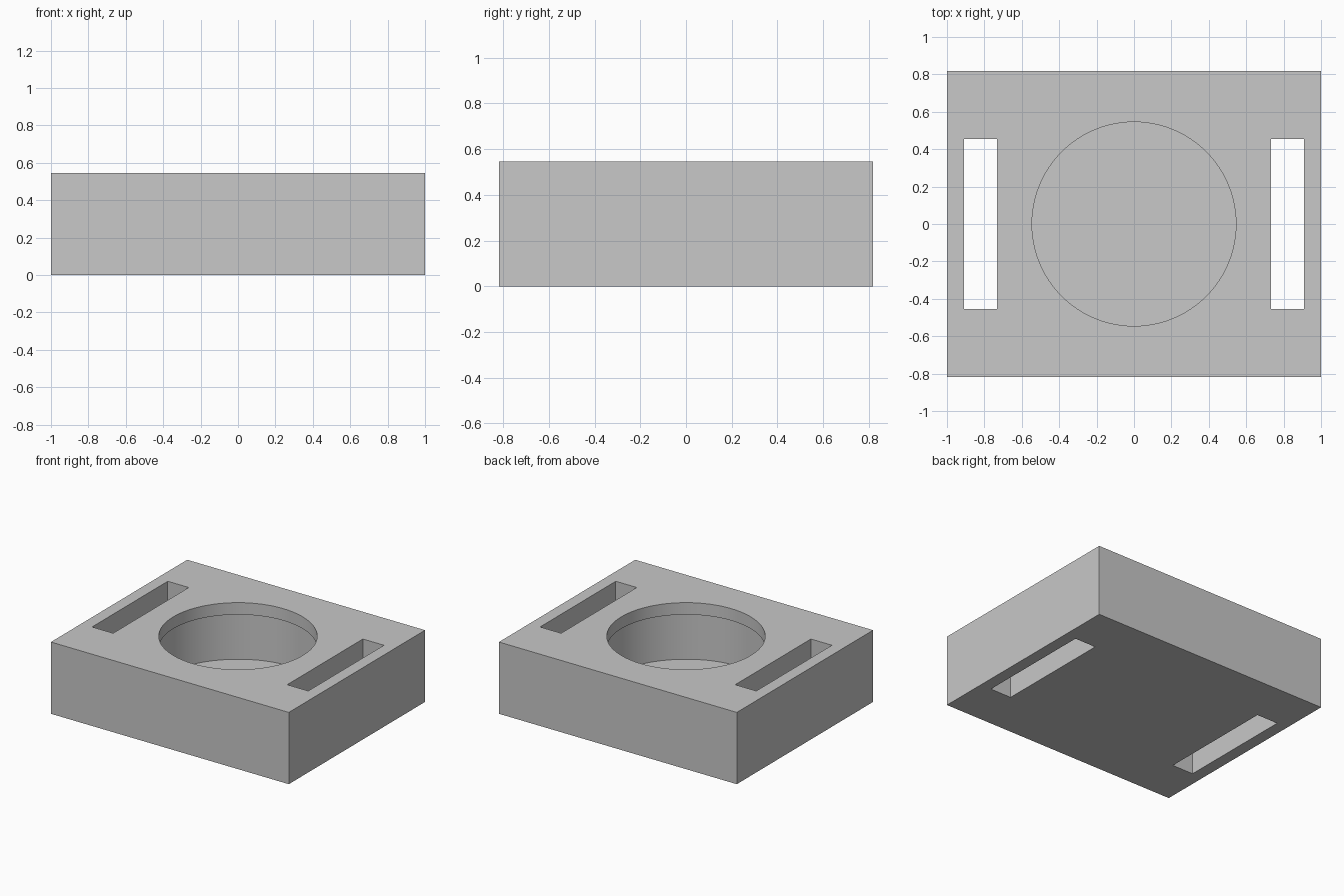
import bpy, bmesh
from math import radians
from mathutils import Matrix

cube = bpy.data.objects.get("Cube")
if cube:
    bpy.data.objects.remove(cube, do_unlink=True)

U = 1 / 11                 # design unit: the block is 22 x 18 x 6
WIDTH, DEPTH, HEIGHT = 22, 18, 6
FLOOR, LIP = 0.8, 1        # pocket floor and lip thickness
MOUTH_R, CAVITY_R = 6, 7

grey = bpy.data.materials.new("light grey")
grey.use_nodes = True
colour = (0.58, 0.58, 0.58, 1)
grey.diffuse_color = colour
grey.node_tree.nodes["Principled BSDF"].inputs["Base Color"].default_value = colour


def make_object(name, bm):
    bmesh.ops.recalc_face_normals(bm, faces=bm.faces)
    mesh = bpy.data.meshes.new(name)
    bm.to_mesh(mesh)
    bm.free()
    mesh.materials.append(grey)
    obj = bpy.data.objects.new(name, mesh)
    bpy.context.collection.objects.link(obj)
    return obj


def box(name, x, z0, z1, size_x, size_y):
    bm = bmesh.new()
    place = Matrix.Translation((x * U, 0, (z0 + z1) / 2 * U))
    scale = Matrix.Diagonal((size_x * U, size_y * U, (z1 - z0) * U, 1))
    bmesh.ops.create_cube(bm, size=1, matrix=place @ scale)
    return make_object(name, bm)


def turned(name, profile, steps=96):
    """Spin a (radius, height) profile around z."""
    bm = bmesh.new()
    verts = [bm.verts.new((r * U, 0, z * U)) for r, z in profile]
    edges = [bm.edges.new(pair) for pair in zip(verts, verts[1:])]
    bmesh.ops.spin(bm, geom=verts + edges, axis=(0, 0, 1), cent=(0, 0, 0),
                   angle=radians(360), steps=steps)
    bmesh.ops.remove_doubles(bm, verts=bm.verts, dist=1e-5)
    return make_object(name, bm)


# Solid block
block = box("holder_block", 0, 0, HEIGHT, WIDTH, DEPTH)

# Strap slots through both ends, and a round pocket with a retaining lip
cutters = [box(f"{side}_slot_cutter", sign * 9.025, -1, HEIGHT + 1, 1.95, 10)
           for side, sign in (("left", 1), ("right", -1))]
lip_z = HEIGHT - LIP
cutters.append(turned("pocket_cutter", [
    (0, FLOOR), (CAVITY_R, FLOOR), (CAVITY_R, lip_z),
    (MOUTH_R, lip_z), (MOUTH_R, HEIGHT + 1), (0, HEIGHT + 1)]))

bpy.ops.object.select_all(action="DESELECT")
block.select_set(True)
bpy.context.view_layer.objects.active = block
for cutter in cutters:
    cutter.hide_render = True
    cut = block.modifiers.new(cutter.name, "BOOLEAN")
    cut.operation = "DIFFERENCE"
    cut.solver = "EXACT"
    cut.object = cutter
    bpy.ops.object.modifier_apply(modifier=cut.name)
    bpy.data.objects.remove(cutter, do_unlink=True)

bpy.ops.object.shade_smooth_by_angle(angle=radians(30))
